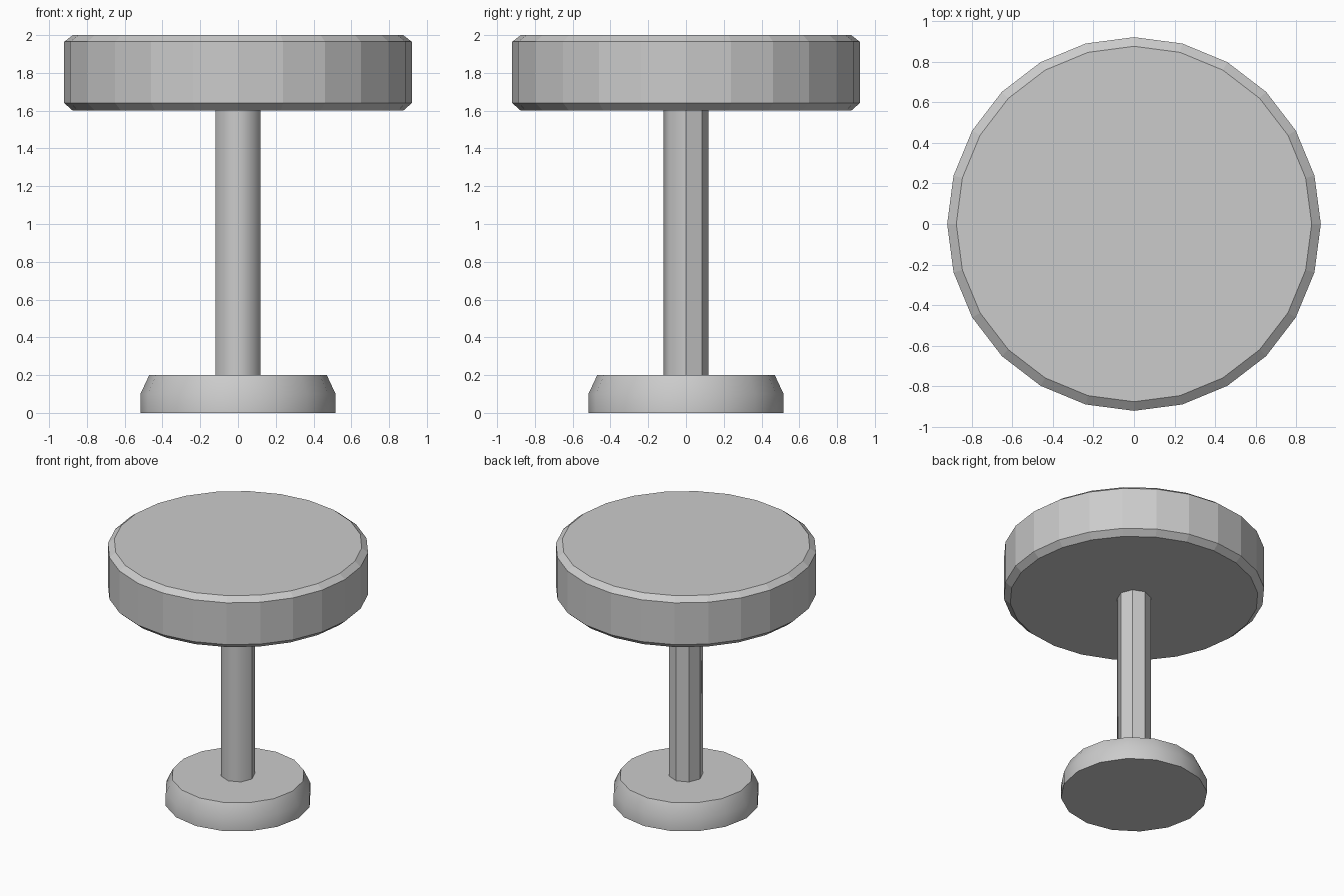
import bpy, bmesh, math

cube = bpy.data.objects.get("Cube")
if cube:
    bpy.data.objects.remove(cube, do_unlink=True)

# One plain grey for the whole stool
grey = bpy.data.materials.new("plain_grey")
grey.use_nodes = True
colour = (0.6, 0.6, 0.6, 1)
grey.diffuse_color = colour
grey.node_tree.nodes["Principled BSDF"].inputs["Base Color"].default_value = colour


def lathe(name, profile, sides, smooth_rule):
    """Closed turned solid from (radius, height) points, bottom to top."""
    bm = bmesh.new()
    rings = []
    for r, z in profile:
        angles = [math.tau * i / sides for i in range(sides)]
        rings.append([bm.verts.new((r * math.cos(a), r * math.sin(a), z)) for a in angles])
    for low, high in zip(rings, rings[1:]):
        for i in range(sides):
            j = (i + 1) % sides
            bm.faces.new((low[i], low[j], high[j], high[i]))
    bm.faces.new(rings[0][::-1])
    bm.faces.new(rings[-1])
    bm.normal_update()
    for f in bm.faces:
        f.smooth = abs(f.normal.z) < 0.9 and smooth_rule(f.calc_center_median())
    # Keep the rims around the end caps crisp
    for e in bm.edges:
        if any(not f.smooth for f in e.link_faces):
            e.smooth = False
    mesh = bpy.data.meshes.new(name)
    bm.to_mesh(mesh)
    bm.free()
    mesh.materials.append(grey)
    obj = bpy.data.objects.new(name, mesh)
    bpy.context.collection.objects.link(obj)
    return obj


# Faceted round seat with chamfered rims
lathe("seat", [(0.875, 1.6), (0.92, 1.64), (0.92, 1.965), (0.875, 2.0)], 24, lambda c: False)

# Eight-sided post, soft on the front and faceted on the back
lathe("post", [(0.12, 0.19), (0.12, 1.61)], 8, lambda c: c.y < 0)

# Softly shaded foot that tapers in towards the top
lathe("base", [(0.517, 0.0), (0.517, 0.1), (0.47, 0.2)], 16, lambda c: True)
